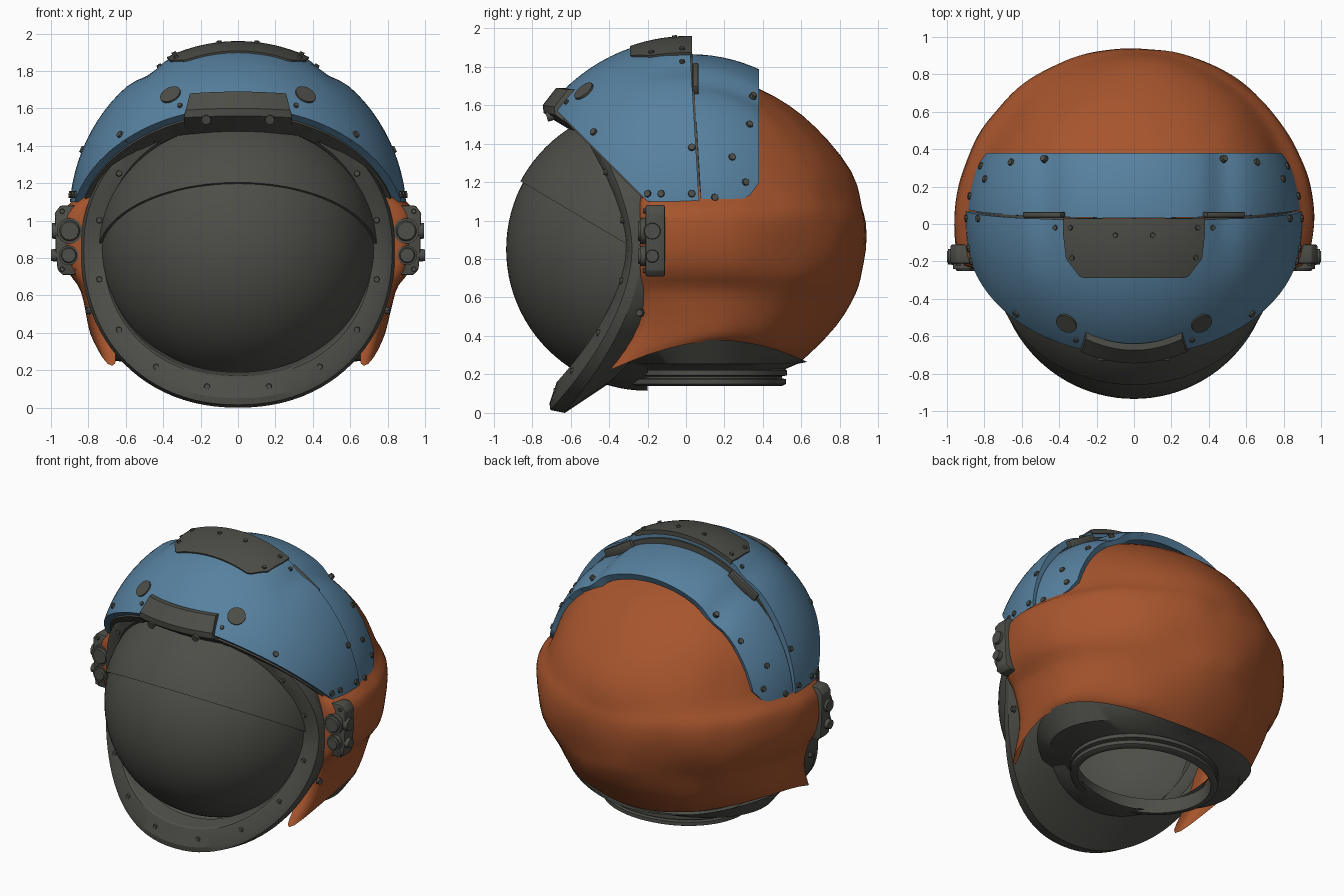
import bpy, bmesh, math
from mathutils import Vector, Matrix, noise

if "Cube" in bpy.data.objects:
    bpy.data.objects.remove(bpy.data.objects["Cube"])

def material(name, rgb):
    m = bpy.data.materials.new(name)
    m.diffuse_color = (*rgb, 1)
    m.use_nodes = True
    m.node_tree.nodes["Principled BSDF"].inputs["Base Color"].default_value = m.diffuse_color
    return m

GREY = material("dark_grey", (0.075, 0.075, 0.065))
BLUE = material("steel_blue", (0.095, 0.22, 0.35))
ORANGE = material("burnt_orange", (0.385, 0.09, 0.026))
C = Vector((0, 0.02, 1.02))          # centre of the blue shell

def finish(name, bm, mat, thick=0, subsurf=0, bevel=0, angle=35):
    bmesh.ops.recalc_face_normals(bm, faces=bm.faces)
    me = bpy.data.meshes.new(name)
    bm.to_mesh(me)
    bm.free()
    me.materials.append(mat)
    ob = bpy.data.objects.new(name, me)
    bpy.context.collection.objects.link(ob)
    for o in bpy.context.selected_objects:
        o.select_set(False)
    ob.select_set(True)
    bpy.context.view_layer.objects.active = ob
    if subsurf:
        ob.modifiers.new("sub", 'SUBSURF').levels = subsurf
    if thick:
        s = ob.modifiers.new("solid", 'SOLIDIFY')
        s.thickness, s.offset = thick, -1
    if bevel:
        b = ob.modifiers.new("bevel", 'BEVEL')
        b.width, b.segments = bevel, 2
    for m in list(ob.modifiers):
        bpy.ops.object.modifier_apply(modifier=m.name)
    bpy.ops.object.shade_smooth_by_angle(angle=math.radians(angle))
    return ob

def cut(bm, co, no):
    """Remove everything on the side the normal points to."""
    bmesh.ops.bisect_plane(bm, geom=bm.verts[:] + bm.edges[:] + bm.faces[:],
                           plane_co=co, plane_no=no, clear_outer=True)

def ball(center, r, sx=1, cuts=(), shape=None):
    bm = bmesh.new()
    bmesh.ops.create_uvsphere(bm, u_segments=96, v_segments=48, radius=r)
    for v in bm.verts:
        v.co = Vector((v.co.x * sx, v.co.y, v.co.z)) + center
        if shape:
            v.co = center + (v.co - center) * shape(v.co)
    for co, no in cuts:
        cut(bm, co, no)
    return bm

def loft(loops, closed=True):
    bm = bmesh.new()
    rows = [[bm.verts.new(p) for p in lp] for lp in loops]
    n = len(rows[0])
    for a, b in zip(rows, rows[1:]):
        for i in range(n if closed else n - 1):
            j = (i + 1) % n
            bm.faces.new((a[i], a[j], b[j], b[i]))
    return bm

def add_cyl(bm, loc, normal, r, depth, seg=24, r2=None):
    q = Vector(normal).to_track_quat('Z', 'Y').to_matrix().to_4x4()
    bmesh.ops.create_cone(bm, cap_ends=True, segments=seg, radius1=r, radius2=r2 or r,
                          depth=depth, matrix=Matrix.Translation(loc) @ q)

# Visor bubble with a raised upper half
VC = Vector((0, -0.2, 0.85))
finish("visor", ball(VC, 0.735, cuts=[((0, -0.2, 0), (0, 1, 0))]), GREY)
finish("upper_visor", ball(VC, 0.75, cuts=[((0, -0.24, 0), (0, 1, 0)),
       ((0, -0.33, 0.89), (0, -0.593, -1))]), GREY, thick=0.02)

# Flange around the visor, running back into the chin
def flange_point(t, rx, top, bot, dy, dyb=None):
    c, s = math.cos(t), math.sin(t)
    c2, s2 = (math.copysign(abs(k) ** 0.93, k) for k in (c, s))
    y = -0.30 - (0.28 if s > 0 else 0.36) * abs(s) ** 1.6
    k = max(0, -s) ** 2
    return Vector((rx * c2, y + dy * (1 - k) + (dy if dyb is None else dyb) * k,
                   0.85 + (top if s > 0 else bot) * s2))

N = 96
profile = [(0.69, 0.65, 0.66, 0.10), (0.71, 0.67, 0.68, 0), (0.72, 0.68, 0.69, -0.012),
           (0.79, 0.71, 0.80, 0.0, -0.05), (0.825, 0.725, 0.835, 0.02, -0.045),
           (0.84, 0.73, 0.85, 0.07, 0.03), (0.80, 0.70, 0.65, 0.33)]
finish("visor_flange", loft([[flange_point(math.tau * i / N, *p) for i in range(N)]
                             for p in profile]), GREY, angle=25)

# Orange fabric cover: z, half width, depth to the back
LEVELS = [(0.22, 0.77, 0.60), (0.32, 0.79, 0.66), (0.45, 0.80, 0.78), (0.58, 0.83, 0.86),
          (0.66, 0.86, 0.895), (0.72, 0.935, 0.91), (0.85, 0.965, 0.94), (1.0, 0.965, 0.945),
          (1.07, 0.94, 0.93), (1.11, 0.87, 0.92), (1.25, 0.82, 0.875), (1.42, 0.75, 0.755),
          (1.55, 0.66, 0.62), (1.65, 0.55, 0.46), (1.72, 0.42, 0.30), (1.76, 0.2, 0.15)]

def bottom(y):
    return 0.37 - 0.5 * (y - 0.15) ** 2

def cover_row(i, z, w, d):
    yf = -0.24 if z > 0.4 else -0.40 + 0.8 * (z - 0.22)
    if z > 1.5:
        yf = -d * 0.8
    right = [(w * 0.84, yf), (w * (1 - 0.6 * yf * yf), yf),
             (w * (1 - 0.15 * yf * yf), yf / 2)]
    back = [(w * math.cos(math.pi * k / 36), d * math.sin(math.pi * k / 36)) for k in range(37)]
    pts = right + back + [(-x, y) for x, y in reversed(right)]
    row = []
    for x, y in pts:
        p = Vector((x, y, max(z, bottom(y) + i * 0.025)))
        f = 1
        if 0 < i < 14:
            f += 0.03 * noise.noise(Vector((p.x * 2, p.y * 2, p.z * 5)))
            f += 0.015 * noise.noise(Vector((p.x * 6, p.y * 6, p.z * 8)))
        row.append(Vector((p.x * f, p.y * (f if y > 0 else 1), p.z)))
    return row

cover = loft([cover_row(i, *l) for i, l in enumerate(LEVELS)], closed=False)
cover.verts.ensure_lookup_table()
cover.faces.new(cover.verts[-43:])
finish("fabric_cover", cover, ORANGE, subsurf=1, angle=60)

# Collar and slightly oval neck ring
def ring(rx, ry, z):
    pts = []
    for i in range(64):
        a = math.tau * i / 64
        y = 0.1 + ry * math.sin(a)
        pts.append((rx * math.cos(a), y, z if z else bottom(y) + 0.01))
    return pts

finish("collar", loft([ring(0.77, 0.53, 0), ring(0.68, 0.48, 0.255), ring(0.49, 0.41, 0.225)]), GREY)
neck = [(0.375, 0.24), (0.375, 0.14), (0.40, 0.14), (0.42, 0.15), (0.42, 0.175), (0.40, 0.18),
        (0.40, 0.19), (0.425, 0.195), (0.425, 0.22), (0.40, 0.24), (0.375, 0.24)]
finish("neck_ring", loft([ring(r + 0.08, r, z) for r, z in neck]), GREY)

# Blue hard shell, front and rear, over a dark liner
def groove(p):
    k = max(0, min(1, (p.y + 0.3) / 0.3)) * max(0, min(1, (p.z - 1.35) / 0.2))
    return 1 - 0.03 * k * math.exp(-((abs(p.x) - 0.48) / 0.07) ** 2)

seam = ((0, 0.02, 1.9), (0, 1, 0.06))
finish("front_shell", ball(C, 0.93, 0.97, [((0, 0, 1.1), (0, 0, -1)),
       ((0, 0, 0.9), (0, -1, -1)), seam], groove), BLUE, thick=0.05)
finish("rear_shell", ball(Vector((0, 0.02, 1.0)), 0.865, 1.035,
       [((0, 0, 1.1), (0, 0, -1)), ((0, 0.38, 0), (0, 1, 0)), ((0, 0.36, 1.17), (0, 1, -0.7)),
        ((0, 0.31, 1.12), (0, 0.6, -1)), ((0, 0.03, 1.9), (0, -1, -0.06))], groove), BLUE, thick=0.05)
finish("shell_liner", ball(C, 0.885, 0.97, [((0, 0, 1.08), (0, 0, -1)), ((0, 0, 0.89), (0, -1, -1)),
       ((0, 0.03, 1.9), (0, 1, 0.06))]), GREY, thick=0.10)

def on_shell(x, y, lift=0.0):
    r = 0.93 + lift
    return Vector((x, y, C.z + math.sqrt(r * r - (x / 0.97) ** 2 - (y - C.y) ** 2)))

# Crown plate following the shell
bm = bmesh.new()
bmesh.ops.create_grid(bm, x_segments=24, y_segments=12, size=1)
for v in bm.verts:
    v.co = Vector((v.co.x * 0.38, -0.13 + v.co.y * 0.16, 0))
for s in (1, -1):
    cut(bm, (s * 0.36, -0.19, 0), (s, -0.75, 0))
    cut(bm, (s * 0.31, -0.27, 0), (s * 0.5, -1, 0))
    cut(bm, (s * 0.38, -0.05, 0), (s, -0.12, 0))
for v in bm.verts:
    v.co = on_shell(v.co.x, v.co.y, 0.010)
finish("crown_plate", bm, GREY, thick=0.03)

# Brow bracket
side = [(-0.745, 1.60), (-0.675, 1.69), (-0.64, 1.69), (-0.66, 1.58), (-0.56, 1.49),
        (-0.60, 1.47), (-0.70, 1.53), (-0.74, 1.56)]
rows = []
for i in range(13):
    u = i / 6 - 1
    rows.append([(u * (0.29 - 0.25 * max(0, z - 1.56)), y + 0.06 * u * u, z - 0.01 * u * u)
                 for y, z in side])
bm = loft(rows)
bm.verts.ensure_lookup_table()
bm.faces.new(bm.verts[:8])
bm.faces.new(bm.verts[-8:])
for x in (-0.17, 0.17):
    add_cyl(bm, (x, -0.70, 1.545), (0, -1, -0.3), 0.025, 0.05, 16)
finish("brow_bracket", bm, GREY, angle=25)

# Round caps, crown vents and side lamps, mirrored
caps, vents = bmesh.new(), bmesh.new()
for s in (1, -1):
    p = on_shell(s * 0.36, -0.53)
    add_cyl(caps, p, p - C, 0.058, 0.016, 32)
    m = Matrix.Translation((s * 0.48, 0.05, 1.735)) @ Matrix.Rotation(s * 0.55, 4, 'Y')
    bmesh.ops.create_cube(vents, size=1, matrix=m @ Matrix.Diagonal((0.24, 0.03, 0.06, 1)))
    outline = [(0.83, 0.74), (0.86, 0.71), (0.94, 0.71), (0.965, 0.74), (0.975, 0.84),
               (0.98, 1.04), (0.95, 1.08), (0.86, 1.08), (0.83, 1.05)]
    body = loft([[(s * x, y, z) for x, z in outline] for y in (-0.21, -0.11)])
    body.verts.ensure_lookup_table()
    body.faces.new(body.verts[:9])
    body.faces.new(body.verts[9:])
    tag = "right" if s > 0 else "left"
    finish("lamp_housing_" + tag, body, GREY, bevel=0.008)
    lamp = bmesh.new()
    for x, z, r in ((0.90, 0.945, 0.068), (0.905, 0.815, 0.052)):
        add_cyl(lamp, (s * x, -0.175, z), (0, -1, 0), r, 0.13, 32)
        add_cyl(lamp, (s * x, -0.243, z), (0, -1, 0), r * 0.85, 0.015, 32, r * 0.7)
        add_cyl(lamp, (s * (x + 0.035), -0.175, z), (s, 0, 0), r * 0.8, 0.12, 24, r * 0.6)
    finish("lamps_" + tag, lamp, GREY)
finish("shell_caps", caps, GREY)
finish("crown_vents", vents, GREY, bevel=0.008)

# Bolts on the flange, shells, crown plate, lamps and cover
bolts = bmesh.new()
def bolt(p, n, r=0.018):
    add_cyl(bolts, p, n, r, 0.022, 8, r * 0.8)

for i in range(16):
    t = math.tau * (i + 0.5) / 16
    bolt(flange_point(t, 0.755, 0.695, 0.75, -0.008, -0.03), (0, -1, 0))
for s in (1, -1):
    for y, z in ((-0.48, 1.46), (-0.20, 1.14), (-0.13, 1.14), (0.03, 1.38), (0.03, 1.14)):
        x = 0.97 * math.sqrt(0.93 ** 2 - (y - C.y) ** 2 - (z - C.z) ** 2)
        p = Vector((s * x, y, z))
        bolt(p, p - C, 0.022)
    for y, z in ((0.15, 1.12), (0.24, 1.33), (0.31, 1.2), (0.33, 1.5), (0.35, 1.65)):
        x = 1.035 * math.sqrt(0.865 ** 2 - (y - 0.02) ** 2 - (z - 1.0) ** 2)
        p = Vector((s * x, y, z))
        bolt(p, p - C, 0.022)
    for x, y in ((0.34, -0.02), (0.33, -0.18), (0.10, -0.06), (0.42, -0.02), (0.31, -0.62)):
        lift = 0.01 if x < 0.35 and y > -0.3 else -0.015 if x > 0.4 else 0
        p = on_shell(s * x, y, lift)
        bolt(p, p - C, 0.016)
    for x, z in ((0.86, 0.74), (0.94, 0.74), (0.86, 1.05), (0.94, 1.05)):
        bolt((s * x, -0.212, z), (0, -1, 0), 0.015)
    bolt((s * 0.80, -0.24, 0.52), (s, -0.3, 0), 0.022)
finish("bolts", bolts, GREY)
